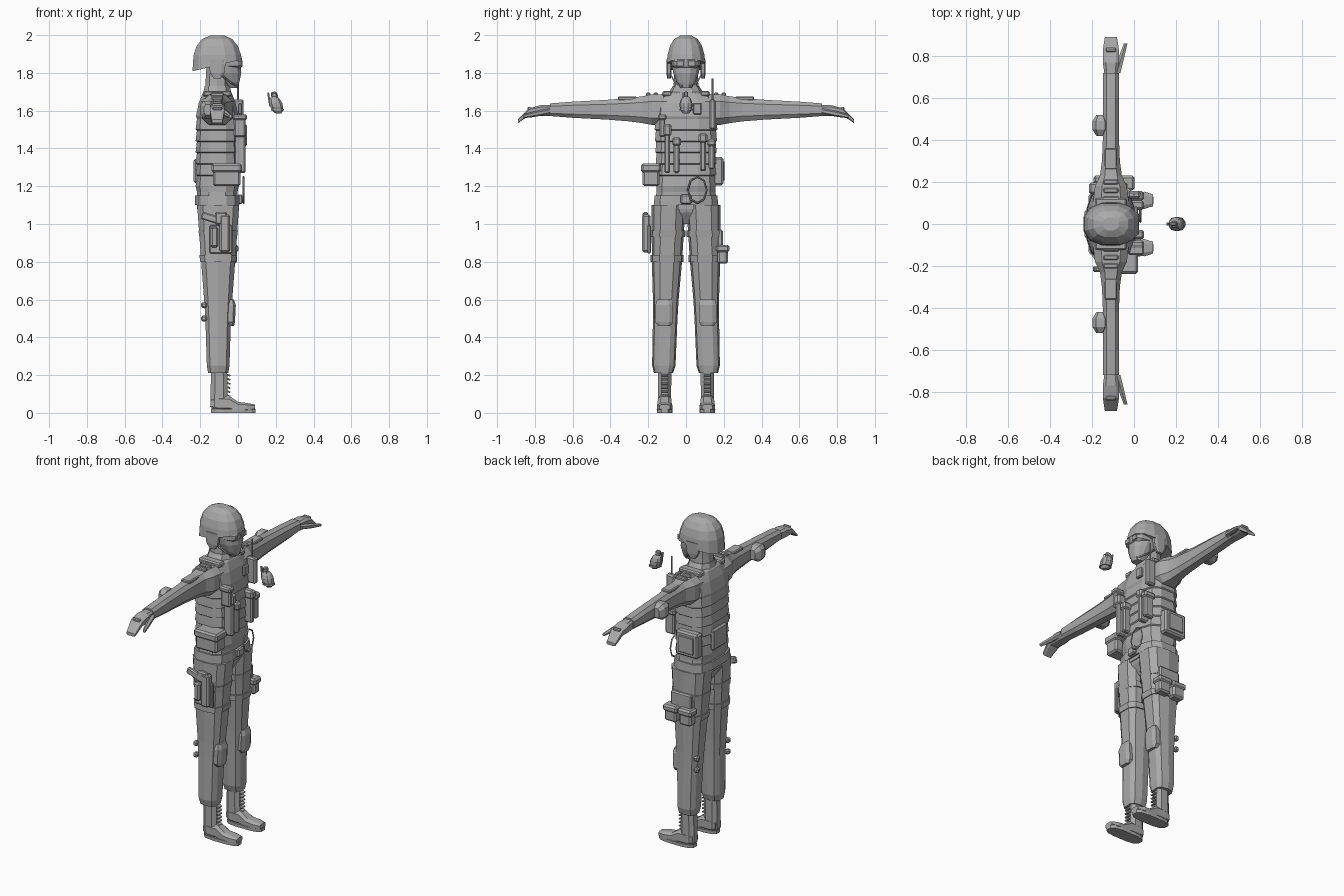
import bpy, bmesh, math
from mathutils import Vector, Matrix

SPINE = -.11    # centre line of the body, seen from the side
BACK = -.22
CHEST = .01

cube = bpy.data.objects.get("Cube")
if cube:
    bpy.data.objects.remove(cube)

grey = bpy.data.materials.new("matte_grey")
grey.use_nodes = True
grey.diffuse_color = (.4, .4, .4, 1)
grey.node_tree.nodes["Principled BSDF"].inputs["Base Color"].default_value = grey.diffuse_color


def add_object(name, data):
    data.materials.append(grey)
    obj = bpy.data.objects.new(name, data)
    bpy.context.collection.objects.link(obj)
    return obj


def finish(name, bm):
    bmesh.ops.recalc_face_normals(bm, faces=bm.faces)
    mesh = bpy.data.meshes.new(name)
    bm.to_mesh(mesh)
    bm.free()
    return add_object(name, mesh)


def loft(name, axis, centre, sections, sides=12, power=3, rule=None):
    """Skin rounded rings (position, radius, radius) along an axis; centre is a point or a path."""
    bm = bmesh.new()
    rings = []
    for t, radius_a, radius_b in sections:
        mid_a, mid_b = centre(t) if callable(centre) else centre
        ring = []
        for i in range(sides):
            angle = math.tau * (i + .5) / sides
            c, s = math.cos(angle), math.sin(angle)
            a = mid_a + radius_a * math.copysign(abs(c) ** (2 / power), c)
            b = mid_b + radius_b * math.copysign(abs(s) ** (2 / power), s)
            co = {"x": (t, a, b), "y": (a, t, b), "z": (a, b, t)}[axis]
            ring.append(bm.verts.new(rule(*co) if rule else co))
        rings.append(ring)
    for low, high in zip(rings, rings[1:]):
        for i in range(sides):
            j = (i + 1) % sides
            bm.faces.new((low[i], low[j], high[j], high[i]))
    bm.faces.new(rings[0])
    bm.faces.new(rings[-1])
    return finish(name, bm)


def box(name, centre, size, tilt=0):
    """Bevelled block, tilted about the y axis."""
    bm = bmesh.new()
    bmesh.ops.create_cube(bm, size=1)
    bmesh.ops.scale(bm, vec=size, verts=bm.verts)
    bmesh.ops.bevel(bm, geom=bm.edges[:], offset=min(.01, min(size) / 4), segments=1, affect='EDGES')
    bmesh.ops.rotate(bm, matrix=Matrix.Rotation(tilt, 3, 'Y'), verts=bm.verts)
    bmesh.ops.translate(bm, vec=Vector(centre), verts=bm.verts)
    return finish(name, bm)


def flapped_pouch(name, centre, size, lid=.4):
    """Block with a slightly wider lid over its upper part."""
    x, y, z = centre
    width, depth, height = size
    box(name, centre, size)
    box(name + "_lid", (x, y, z + height * (1 - lid) / 2),
        (width + .015, depth + .015, height * lid))


def pair(left):
    """Mirror a left part to the right side."""
    mesh = left.data.copy()
    mesh.transform(Matrix.Scale(-1, 4, (0, 1, 0)))
    mesh.flip_normals()
    right = bpy.data.objects.new(left.name.replace("left", "right"), mesh)
    bpy.context.collection.objects.link(right)


def cord(name, points, radius=.005, closed=False):
    curve = bpy.data.curves.new(name, 'CURVE')
    curve.dimensions = '3D'
    curve.bevel_depth = radius
    curve.bevel_resolution = 0
    curve.use_fill_caps = True
    line = curve.splines.new('POLY')
    line.points.add(len(points) - 1)
    for point, co in zip(line.points, points):
        point.co = (*co, 1)
    line.use_cyclic_u = closed
    add_object(name, curve)


# Torso: a vest of overlapping bands, then chest and shoulders
vest = [(1.08, .11, .17), (1.17, .11, .16)]
for band in range(6):
    z = 1.2 + band * .06
    vest += [(z, .117, .16 + band * .002), (z + .055, .11, .155 + band * .002)]
vest += [(1.57, .115, .17), (1.64, .1, .165), (1.69, .08, .13), (1.7, .07, .09)]
loft("vest", "z", (SPINE, 0), vest)
loft("belt", "z", (SPINE, 0), [(1.1, .12, .175), (1.15, .12, .17)])
loft("pelvis", "z", (SPINE, 0), [(1, .06, .03), (1.06, .1, .1), (1.1, .11, .17)])
box("belt_buckle", (CHEST, 0, 1.13), (.03, .06, .05))
loft("neck", "z", (SPINE, 0), [(1.66, .07, .07), (1.83, .06, .06)], 10, 2.3)
loft("collar", "z", (SPINE, 0), [(1.68, .08, .1), (1.73, .07, .07)], 10, 2.3)

# Head, helmet and goggles
loft("head", "z", lambda z: (-.03 - .38 * (z - 1.72), 0),
     [(1.72, .03, .03), (1.75, .05, .05), (1.8, .08, .07), (1.86, .1, .08), (1.92, .1, .08)], 12, 2.4)


def tilt_rim(x, y, z):
    return x, y, z + max(0, 1.9 - z) * 4 * (x - SPINE)


dome = [math.radians(20 * step) for step in range(5)]
loft("helmet", "z", (SPINE, 0),
     [(1.84 + .16 * math.sin(a), .135 * math.cos(a) ** .7, .105 * math.cos(a) ** .7) for a in dome],
     12, 2.4, tilt_rim)
loft("goggles", "x", (0, 1.85), [(-.05, .08, .03), (0, .07, .03), (.02, .05, .02)], 10)
pair(box("left_goggle_lens", (.02, .03, 1.85), (.01, .04, .03)))
pair(loft("left_ear_guard", "z", (SPINE, .09), [(1.77, .02, .01), (1.8, .04, .015), (1.87, .05, .015)], 8))
for side in (1, -1):
    cord("chin_strap", [(-.09, side * .08, 1.79), (-.04, side * .06, 1.75), (0, side * .02, 1.73)])

# Arms
loft_arm = (SPINE, 1.605)
pair(loft("left_sleeve", "y", loft_arm, [(.1, .09, .085), (.18, .08, .085), (.23, .055, .075), (.3, .045, .065),
                                         (.42, .04, .055), (.6, .04, .045), (.72, .04, .035)], 8))
pair(loft("left_glove", "y", lambda y: (SPINE, 1.6 - 7 * max(0, y - .8) ** 2),
          [(.7, .03, .03), (.77, .04, .03), (.83, .04, .02), (.89, .03, .01)], 8, 4))
pair(loft("left_thumb", "y", lambda y: (-.04 - .3 * (.86 - y), 1.57 + .2 * (.86 - y)),
          [(.72, .02, .015), (.8, .015, .015), (.86, .01, .01)], 6, 2))
pair(box("left_knuckle_guard", (SPINE, .83, 1.61), (.05, .02, .02)))
pair(loft("left_elbow_pad", "y", (-.16, 1.605), [(.42, .02, .03), (.45, .04, .05), (.49, .04, .05), (.52, .02, .03)], 8))
pair(box("left_arm_pocket", (SPINE, .31, 1.665), (.06, .1, .02)))
pair(box("left_shoulder_strap", (SPINE, .1, 1.69), (.15, .05, .03)))
for y in (.16, .2):
    pair(box("left_shoulder_tab", (SPINE, y, 1.685), (.07, .025, .02)))


# Legs
def leg_path(z):
    return SPINE + .005, .125 - .03 * z


def leg_strap(name, z, grow):
    pair(loft(name, "z", leg_path, [(z, .095 + grow, .085 + grow), (z + .035, .1 + grow, .085 + grow)], 10))


pair(loft("left_trouser_leg", "z", leg_path, [(.21, .055, .05), (.25, .062, .062), (.5, .07, .065), (.6, .077, .068),
                                              (.8, .093, .08), (1.1, .115, .09)], 10))
leg_strap("left_lower_thigh_strap", .8, .003)
leg_strap("left_upper_thigh_strap", .93, .008)
pair(loft("left_knee_pad", "z", (-.04, .115), [(.46, .02, .035), (.48, .025, .05), (.57, .03, .05), (.6, .02, .04)], 8))
for z in (.5, .57):
    pair(box("left_knee_buckle", (-.18, .15, z), (.03, .03, .03)))

# Boots with soles and laces
BOOT = .113
pair(loft("left_boot_shaft", "z", (-.1, BOOT), [(.03, .05, .036), (.24, .045, .038)], 8, 2.6))
foot = [(-.14, .03, .03), (-.11, .037, .045), (-.05, .038, .045), (0, .04, .03), (.05, .043, .023), (.09, .03, .015)]
pair(loft("left_boot_foot", "x", lambda x: (BOOT, .03 if x > -.03 else .05), foot, 8))
pair(loft("left_boot_sole", "z", (-.025, BOOT), [(0, .12, .042), (.02, .12, .043)]))
for row in range(6):
    pair(box("left_boot_lace", (-.05, BOOT, .09 + row * .022), (.02, .036, .009), .4))

# Chest pouches: y, bottom, height
for y, bottom, height in ((-.1, 1.27, .26), (-.05, 1.27, .19), (-.125, 1.46, .12),
                          (.09, 1.28, .2), (.135, 1.29, .16)):
    flapped_pouch("magazine_pouch", (CHEST, y, bottom + height / 2), (.06, .03, height), .25)

# Radio, badge and hanging hose
box("radio", (0, .14, 1.58), (.06, .035, .16))
cord("antenna", [(0, .14, 1.64), (0, .14, 1.77)])
box("chest_badge", (CHEST, .06, 1.61), (.02, .045, .06))
loop = [math.tau * step / 8 for step in range(8)]
cord("hose", [(.03, .06 + .05 * math.cos(a), 1.18 + .07 * math.sin(a)) for a in loop], closed=True)

# Hip and back pouches
flapped_pouch("right_hip_pouch", (-.06, -.185, 1.26), (.145, .09, .12))
box("left_hip_pouch", (-.14, .17, 1.28), (.15, .055, .15))
box("left_hip_pouch_panel", (-.14, .2, 1.28), (.1, .01, .1))
box("back_pouch", (BACK + .01, 0, 1.28), (.05, .14, .13))

# Holster and pistol on the right thigh
box("holster_plate", (-.09, -.195, .92), (.12, .02, .15))
box("holster", (-.07, -.21, .95), (.055, .045, .2))
box("holster_pocket", (-.125, -.21, .93), (.04, .04, .11))
box("pistol_slide", (-.09, -.215, 1.03), (.065, .03, .065))
box("pistol_grip", (-.14, -.215, 1.03), (.11, .026, .04), .3)

# Thigh pouches on the left
for x in (-.145, -.045):
    flapped_pouch("left_thigh_pouch", (x, .195, .84), (.08, .055, .1))
box("left_thigh_panel", (-.1, .18, .92), (.14, .03, .1))


# Floating hand grenade, leaning back
def grenade_path(z):
    return .2 + .25 * (1.64 - z), 0


turns = [math.pi * step / 7 for step in range(1, 7)]
loft("grenade_body", "z", grenade_path,
     [(1.63 - .05 * math.cos(a), .036 * math.sin(a), .034 * math.sin(a)) for a in turns], 10, 2.2)
for z in (1.6, 1.63):
    loft("grenade_rib", "z", grenade_path, [(z, .036, .034), (z + .01, .036, .034)], 10, 2.2)
box("grenade_fuse", (.19, 0, 1.685), (.03, .02, .03), -.2)
box("grenade_lever", (.165, 0, 1.66), (.01, .015, .075), -.15)
cord("grenade_ring", [(.195 + .015 * math.cos(a), -.016, 1.68 + .015 * math.sin(a)) for a in loop], .002, True)
